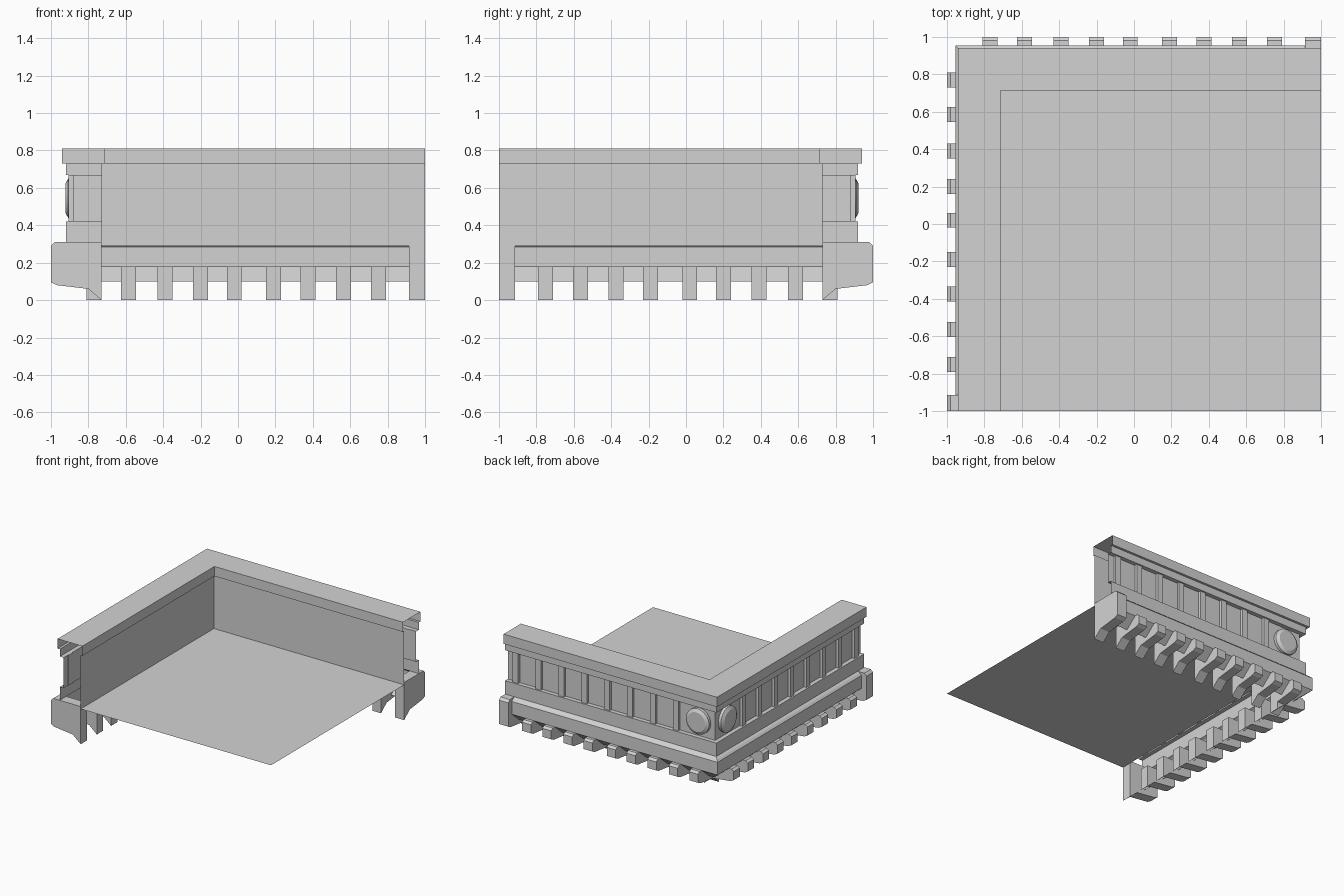
import bpy
import bmesh
from math import cos, sin, tau

cube = bpy.data.objects.get("Cube")
if cube:
    bpy.data.objects.remove(cube, do_unlink=True)

stone = bpy.data.materials.new("grey_stone")
stone.use_nodes = True
GREY = (0.65, 0.65, 0.65, 1)
stone.diffuse_color = GREY
stone.node_tree.nodes["Principled BSDF"].inputs["Base Color"].default_value = GREY


def finish(name, bm):
    mesh = bpy.data.meshes.new(name)
    bm.to_mesh(mesh)
    bm.free()
    mesh.materials.append(stone)
    obj = bpy.data.objects.new(name, mesh)
    bpy.context.collection.objects.link(obj)
    return obj


def mitred_strip(name, profile):
    """Sweep an open (distance, height) profile around the outer corner."""
    bm = bmesh.new()
    rows = [[bm.verts.new(p) for p in ((1, d, z), (-d, d, z), (-d, -1, z))]
            for d, z in profile]
    for a, b in zip(rows, rows[1:]):
        for i in range(2):
            bm.faces.new((a[i], a[i + 1], b[i + 1], b[i]))
    return finish(name, bm)


def both_arms(name, build):
    """Build a part on the back wall and reflect it onto the side wall."""
    for arm in ("back", "side"):
        bm = bmesh.new()
        build(bm)
        if arm == "side":
            for v in bm.verts:
                v.co.x, v.co.y = -v.co.y, -v.co.x
        bmesh.ops.recalc_face_normals(bm, faces=bm.faces)
        finish(f"{arm}_{name}", bm)


def loft(bm, rings):
    """Closed solid through rings with equal point counts."""
    loops = [[bm.verts.new(p) for p in ring] for ring in rings]
    n = len(loops[0])
    for a, b in zip(loops, loops[1:]):
        for i in range(n):
            j = (i + 1) % n
            bm.faces.new((a[i], a[j], b[j], b[i]))
    bm.faces.new(loops[0])
    bm.faces.new(loops[-1])


def slab(bm, x0, x1, profile):
    loft(bm, [[(x, y, z) for y, z in profile] for x in (x0, x1)])


# Flat roof deck
bm = bmesh.new()
bm.faces.new([bm.verts.new(p) for p in
              ((-0.73, -1, 0.29), (1, -1, 0.29), (1, 0.73, 0.29), (-0.73, 0.73, 0.29))])
finish("roof_deck", bm)

# Hollow parapet shell: inner wall, coping, frieze and cornice
mitred_strip("inner_wall", [(0.73, 0.73), (0.73, 0.29)])
mitred_strip("coping", [(0.92, 0.73), (0.94, 0.73), (0.94, 0.81),
                        (0.715, 0.81), (0.715, 0.73), (0.73, 0.73)])
mitred_strip("frieze", [(0.92, 0.31), (0.92, 0.42), (0.885, 0.42),
                        (0.885, 0.67), (0.92, 0.67), (0.92, 0.73)])
mitred_strip("cornice", [(0.86, 0.10), (0.955, 0.18), (0.955, 0.285),
                         (0.94, 0.30), (0.92, 0.31)])

# Brackets under the cornice, with a taller block at the open end
UNDERSIDE = [(0.73, 0), (0.80, 0.06), (0.97, 0.08), (1, 0.095)]
BRACKET = UNDERSIDE + [(1, 0.165), (0.98, 0.18), (0.73, 0.18)]
END_BLOCK = UNDERSIDE + [(1, 0.29), (0.98, 0.31), (0.73, 0.31)]


def brackets(bm):
    for x in (-0.77, -0.585, -0.39, -0.2, -0.02, 0.19, 0.375, 0.565, 0.75):
        slab(bm, x - 0.04, x + 0.04, BRACKET)


both_arms("brackets", brackets)
both_arms("end_block", lambda bm: slab(bm, 0.915, 1, END_BLOCK))


# Pilasters in the frieze recess
def pilasters(bm):
    for i in range(8):
        x = -0.54 + 0.208 * i
        slab(bm, x - 0.025, x + 0.025,
             [(0.88, 0.42), (0.907, 0.42), (0.907, 0.67), (0.88, 0.67)])


both_arms("pilasters", pilasters)


# Round boss beside the corner
def boss(bm):
    steps = [i * tau / 32 for i in range(32)]
    loft(bm, [[(-0.74 + r * cos(a), y, 0.545 + r * sin(a)) for a in steps]
              for r, y in ((0.105, 0.88), (0.105, 0.908), (0.08, 0.922))])


both_arms("boss", boss)
